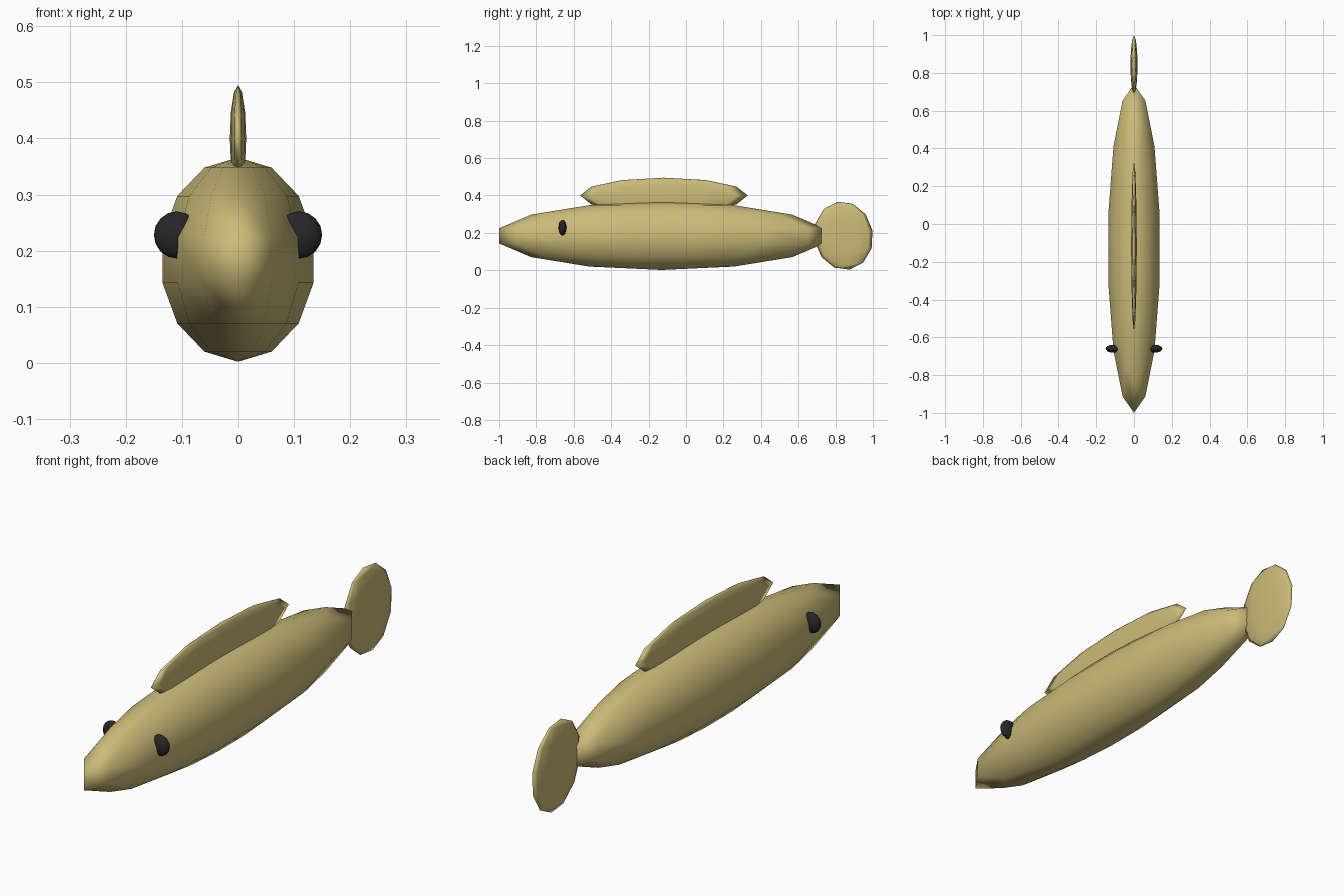
import bpy
import bmesh
from math import radians
from mathutils import Matrix, Vector

cube = bpy.data.objects.get("Cube")
if cube:
    bpy.data.objects.remove(cube, do_unlink=True)


def make_material(name, color):
    mat = bpy.data.materials.new(name)
    mat.use_nodes = True
    mat.diffuse_color = (*color, 1)
    mat.node_tree.nodes["Principled BSDF"].inputs["Base Color"].default_value = (*color, 1)
    return mat


def ellipsoid(name, mat, center, radii, segments, rings, tilt=0):
    """Smooth shaded, low-poly ellipsoid tilted about the x axis."""
    mesh = bpy.data.meshes.new(name)
    bm = bmesh.new()
    bmesh.ops.create_uvsphere(bm, u_segments=segments, v_segments=rings, radius=1)
    bm.transform(Matrix.Rotation(radians(tilt), 4, 'X') @ Matrix.Diagonal((*radii, 1)))
    for face in bm.faces:
        face.smooth = True
    bm.to_mesh(mesh)
    bm.free()
    mesh.materials.append(mat)
    obj = bpy.data.objects.new(name, mesh)
    obj.location = Vector(center)
    bpy.context.collection.objects.link(obj)
    return obj


scales = make_material("pale olive", (0.60, 0.50, 0.19))
black = make_material("eye black", (0.02, 0.02, 0.022))

# Long body, with blunt nose and tail ends
ellipsoid("body", scales, (0, -0.13, 0.184), (0.142, 0.892, 0.182), 14, 7)

# Thin fins
ellipsoid("dorsal_fin", scales, (0, -0.118, 0.4), (0.015, 0.448, 0.095), 12, 6)
ellipsoid("tail_fin", scales, (0, 0.843, 0.185), (0.019, 0.157, 0.184), 12, 6, tilt=10)

# Bulging eyes
for side, x in (("left", 1), ("right", -1)):
    ellipsoid(side + "_eye", black, (x * 0.109, -0.66, 0.228), (0.041, 0.021, 0.042), 16, 8)
